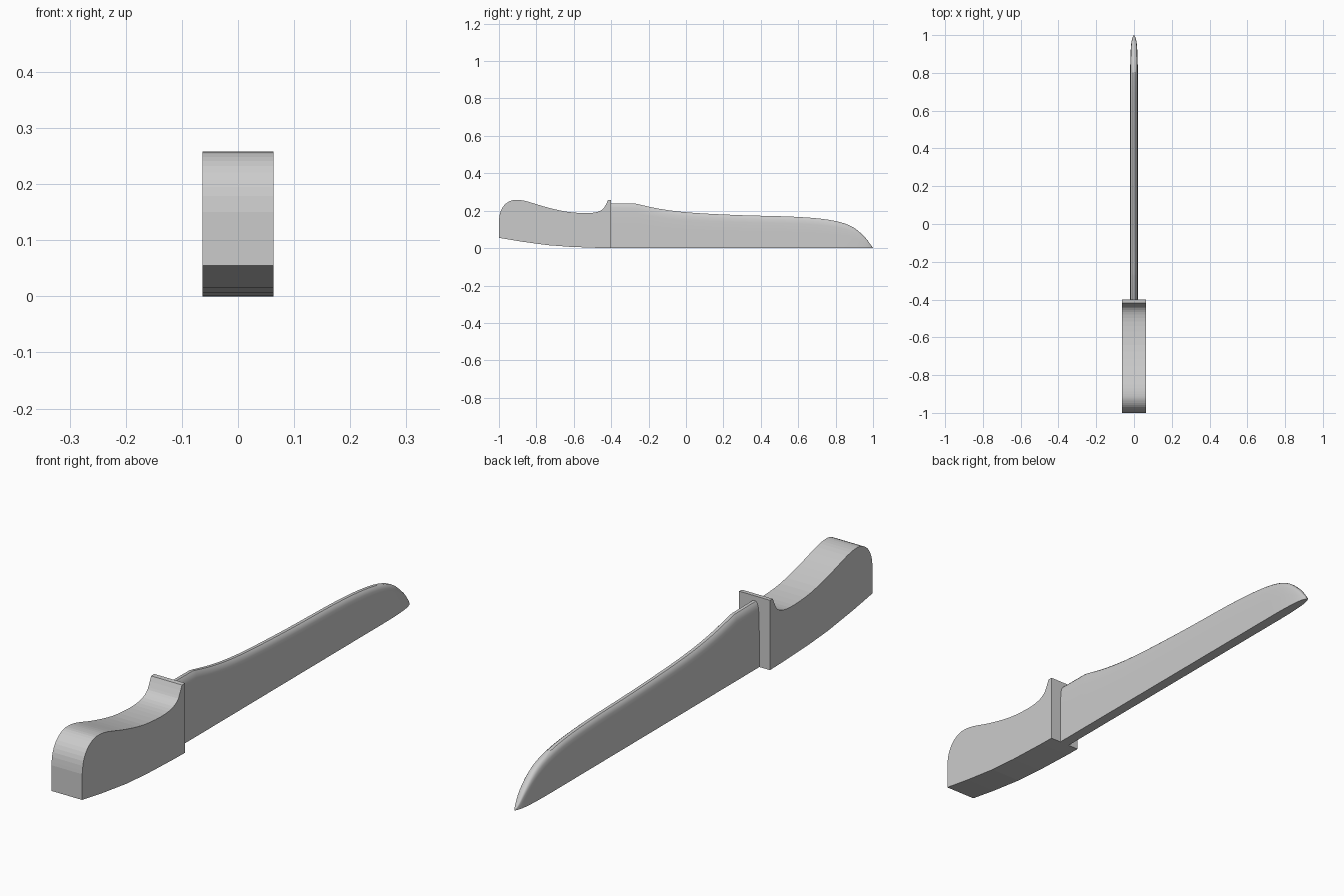
import bpy, bmesh

if "Cube" in bpy.data.objects:
    bpy.data.objects.remove(bpy.data.objects["Cube"])


def smooth_path(pts, steps=3):
    """Catmull-Rom curve through the points."""
    p = [pts[0]] + pts + [pts[-1]]
    out = []
    for a, b, c, d in zip(p, p[1:], p[2:], p[3:]):
        for i in range(steps):
            t = i / steps
            out.append(tuple(0.5 * (2 * q + (r - o) * t + (2 * o - 5 * q + 4 * r - s) * t * t
                                    + (3 * q - o - 3 * r + s) * t ** 3)
                             for o, q, r, s in zip(a, b, c, d)))
    return out + [pts[-1]]


def loft(name, sections):
    """Skin matching closed sections and cap both ends."""
    bm = bmesh.new()
    rings = [[bm.verts.new(co) for co in sec] for sec in sections]
    n = len(rings[0])
    for a, b in zip(rings, rings[1:]):
        for i in range(n):
            j = (i + 1) % n
            bm.faces.new((a[i], a[j], b[j], b[i]))
    bm.faces.new(rings[0])
    bm.faces.new(rings[-1])
    bmesh.ops.recalc_face_normals(bm, faces=bm.faces)
    mesh = bpy.data.meshes.new(name)
    bm.to_mesh(mesh)
    bm.free()
    obj = bpy.data.objects.new(name, mesh)
    bpy.context.collection.objects.link(obj)
    return obj


# Handle: side profile (y, z) extruded across x, with the guard lip at its front
top = smooth_path([(-1, 0.15), (-0.992, 0.195), (-0.97, 0.232), (-0.935, 0.254), (-0.9, 0.258),
                   (-0.85, 0.25), (-0.75, 0.22), (-0.64, 0.195), (-0.54, 0.187), (-0.48, 0.192),
                   (-0.445, 0.208), (-0.43, 0.23), (-0.417, 0.257)])
bottom = [(-0.4, 0.258), (-0.4, 0), (-0.46, 0.001), (-0.62, 0.007), (-0.74, 0.016),
          (-0.88, 0.035), (-1, 0.055)]
profile = top + bottom
loft("handle", [[(x, y, z) for y, z in profile] for x in (-0.063, 0.063)])

# Blade: rounded-spine section swept along (y, height, half width)
stations = [(-0.4, 0.241, 0.02), (-0.275, 0.24, 0.02)] + smooth_path(
    [(-0.26, 0.237, 0.02), (-0.14, 0.211, 0.02), (0.02, 0.191, 0.02), (0.29, 0.177, 0.02),
     (0.55, 0.17, 0.02), (0.72, 0.158, 0.02), (0.83, 0.138, 0.02), (0.9, 0.108, 0.0185),
     (0.955, 0.06, 0.0145), (0.983, 0.024, 0.009), (1, 0.001, 0.002)])
half = [(1, 0), (0.98, 0.5), (0.93, 0.78), (0.82, 0.9), (0.6, 0.965), (0.3, 0.995)]
section = half + [(-x, z) for x, z in reversed(half)]
blade = loft("blade", [[(x * w, y, z * h) for x, z in section] for y, h, w in stations])

bpy.context.view_layer.objects.active = blade
blade.select_set(True)
bpy.ops.object.shade_smooth_by_angle(angle=0.6)
